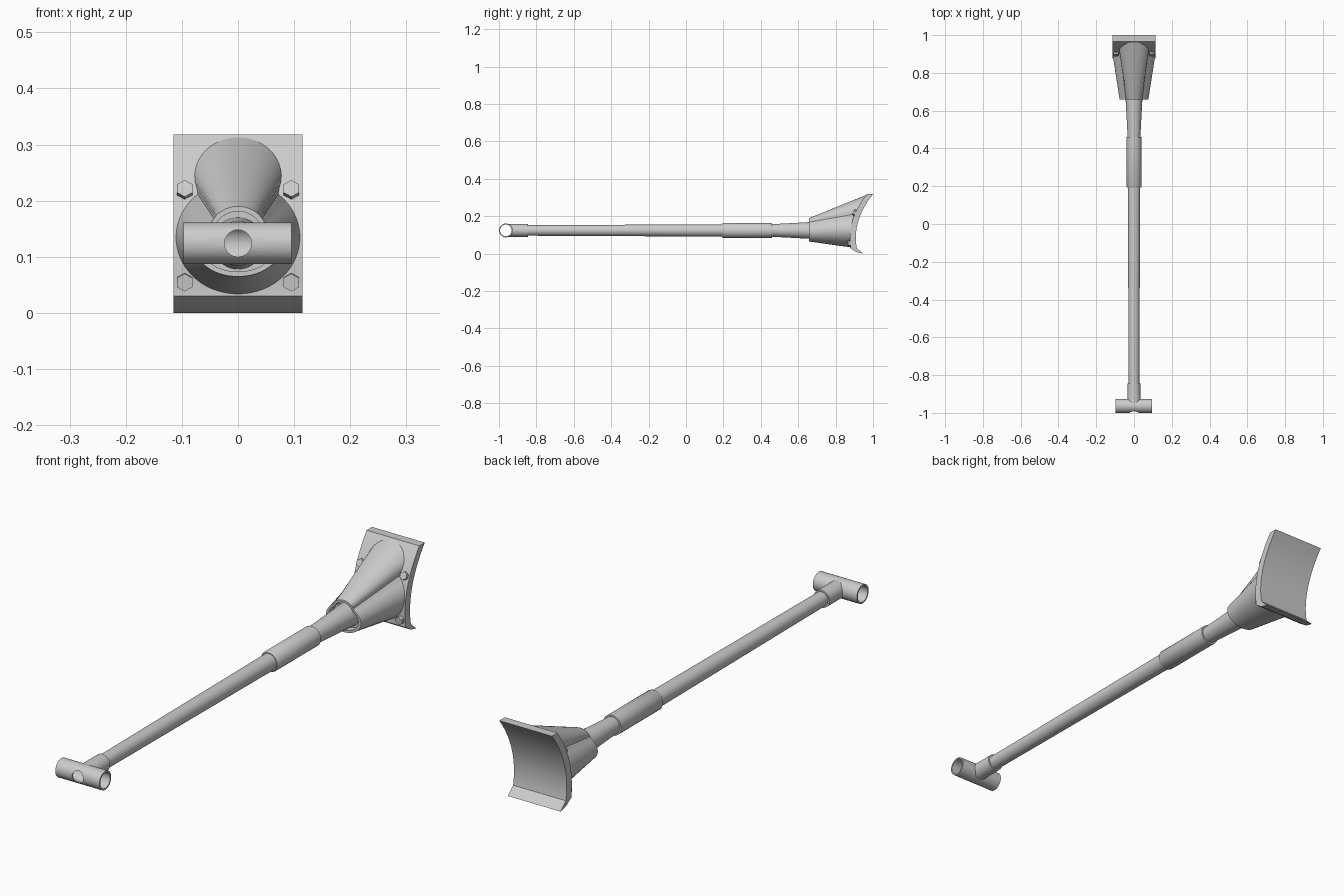
import bpy, bmesh, math
from mathutils import Vector

if "Cube" in bpy.data.objects:
    bpy.data.objects.remove(bpy.data.objects["Cube"])

metal = bpy.data.materials.new("grey_metal")
metal.diffuse_color = (0.6, 0.6, 0.6, 1)
metal.use_nodes = True
metal.node_tree.nodes["Principled BSDF"].inputs["Base Color"].default_value = metal.diffuse_color
AXIS_Z = 0.124


def finish(name, bm, smooth=True):
    bmesh.ops.recalc_face_normals(bm, faces=bm.faces)
    mesh = bpy.data.meshes.new(name)
    bm.to_mesh(mesh)
    bm.free()
    mesh.materials.append(metal)
    ob = bpy.data.objects.new(name, mesh)
    bpy.context.collection.objects.link(ob)
    if smooth:
        bpy.ops.object.select_all(action='DESELECT')
        ob.select_set(True)
        bpy.context.view_layer.objects.active = ob
        bpy.ops.object.shade_smooth_by_angle(angle=math.radians(30))
    return ob


def bridge(bm, a, b):
    for i in range(len(a)):
        j = (i + 1) % len(a)
        bm.faces.new((a[i], a[j], b[j], b[i]))


def lathe(profile, n=40, closed=False, place=None):
    """Rings of (position, radius) along y, optionally placed elsewhere."""
    bm = bmesh.new()
    place = place or (lambda t, u, v: (u, t, AXIS_Z + v))
    rings = []
    for t, r in profile:
        rings.append([bm.verts.new(place(t, r * math.cos(2 * math.pi * i / n),
                                         r * math.sin(2 * math.pi * i / n))) for i in range(n)])
    for a, b in zip(rings, rings[1:]):
        bridge(bm, a, b)
    if closed:
        bridge(bm, rings[-1], rings[0])
    return bm


# Hollow cross tube at the front, with a round hole in its front wall
TUBE_Y, TUBE_R = -0.963, 0.037
tube = finish("cross_tube", lathe(
    [(-0.097, TUBE_R), (0.095, TUBE_R), (0.095, 0.031), (-0.097, 0.031)], 48, True,
    lambda t, u, v: (t, TUBE_Y + u, AXIS_Z + v)))
bm = lathe([(-1.05, 0.024), (-0.97, 0.024)], 32)
bmesh.ops.holes_fill(bm, edges=bm.edges)
cutter = finish("hole_cutter", bm, False)
cutter.hide_render = True
cutter.hide_set(True)
cut = tube.modifiers.new("front_hole", 'BOOLEAN')
cut.operation = 'DIFFERENCE'
cut.solver = 'EXACT'
cut.object = cutter

# Stem saddled against the tube
stem = lathe([(-0.95, 0.034), (-0.845, 0.034), (-0.845, 0.02)])
for v in stem.verts:
    if v.co.y < -0.94:
        v.co.y = TUBE_Y + math.sqrt(0.0355 ** 2 - (v.co.z - AXIS_Z) ** 2)
finish("stem", stem)

# Tapering shaft, sleeve and rear neck
finish("shaft", lathe([(-0.86, 0.028), (0.21, 0.033)]))
finish("sleeve", lathe([(0.193, 0.03), (0.193, 0.036), (0.2, 0.04), (0.46, 0.04), (0.46, 0.03)]))
finish("neck", lathe([(0.45, 0.033), (0.69, 0.046)]))


# Curved mounting plate with a bent lower lip
def front_y(z):
    return 0.876 + 1.65 * (z - 0.085) ** 2


def back_y(z):
    return 0.908 + 1.69 * (z - 0.085) ** 2


steps = [0.03 + 0.288 * i / 20 for i in range(21)]
outline = [(0.912, 0.008), (0.878, 0.03)] + [(front_y(z), z) for z in steps[1:]]
outline += [(back_y(z), z) for z in reversed(steps)] + [(0.946, 0.0)]
bm = bmesh.new()
sides = [[bm.verts.new((x, y, z)) for y, z in outline] for x in (-0.115, 0.115)]
bridge(bm, *sides)
for s in sides:
    bm.faces.new(s)
finish("mounting_plate", bm)


# Flared housing: a wide oval joined to a raised upper lobe
def reach(ang, cz, oval):
    """Farthest hit of a ray from (0, cz) on an oval (centre z, rx, rz)."""
    oz, rx, rz = oval
    dx, dz, p = math.cos(ang) / rx, math.sin(ang) / rz, (cz - oz) / rz
    a, b, c = dx * dx + dz * dz, dz * p, p * p - 1
    d = b * b - a * c
    return (math.sqrt(d) - b) / a if d >= 0 else 0


def section(bm, cz, ovals, y_of, scale=1.0, n=120):
    ring = []
    for i in range(n):
        ang = 2 * math.pi * i / n
        r = max(reach(ang, cz, o) for o in ovals) * scale
        z = cz + r * math.sin(ang)
        ring.append(bm.verts.new((r * math.cos(ang), y_of(z), z)))
    return ring


bm = bmesh.new()
near = [(0.118, 0.076, 0.053), (0.14, 0.052, 0.05)]
far = [(0.135, 0.111, 0.102), (0.245, 0.078, 0.07)]
rings = [section(bm, 0.125, near, lambda z: 0.69, 0.6),
         section(bm, 0.125, near, lambda z: 0.69, 0.86),
         section(bm, 0.125, near, lambda z: 0.658, 0.86),
         section(bm, 0.125, near, lambda z: 0.658),
         section(bm, 0.14, far, lambda z: front_y(z) + 0.004)]
for a, b in zip(rings, rings[1:]):
    bridge(bm, a, b)
finish("flared_housing", bm)

# Hexagonal bolts at the plate corners
for x in (-0.095, 0.095):
    for z in (0.055, 0.218):
        bm = bmesh.new()
        bmesh.ops.create_cone(bm, cap_ends=True, segments=6, radius1=0.016, radius2=0.016, depth=0.02)
        normal = Vector((0, -1, 3.3 * (z - 0.085)))
        ob = finish("bolt", bm, False)
        ob.rotation_euler = normal.to_track_quat('Z', 'Y').to_euler()
        ob.location = (x, front_y(z) - 0.002, z)
